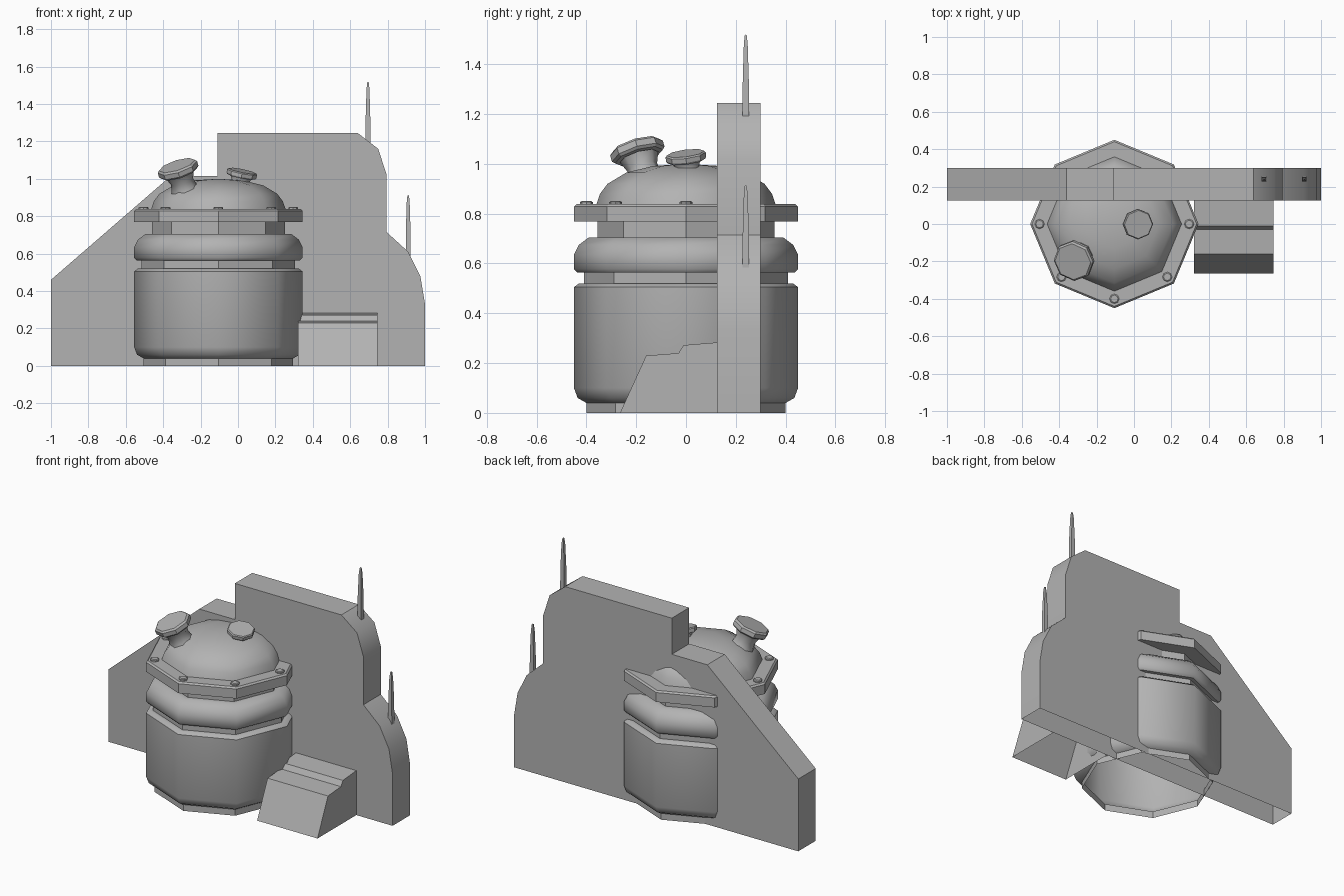
import bpy, bmesh, math
from mathutils import Vector

cube = bpy.data.objects.get("Cube")
if cube:
    bpy.data.objects.remove(cube, do_unlink=True)

grey = bpy.data.materials.new("plain_grey")
grey.use_nodes = True
GREY = (0.45, 0.45, 0.45, 1)
grey.diffuse_color = GREY
grey.node_tree.nodes["Principled BSDF"].inputs["Base Color"].default_value = GREY
AXIS_X = -0.105


def finish(name, bm, smooth=None):
    mesh = bpy.data.meshes.new(name)
    bm.to_mesh(mesh)
    bm.free()
    mesh.materials.append(grey)
    if smooth:
        mesh.shade_smooth()
        mesh.set_sharp_from_angle(angle=math.radians(smooth))
    obj = bpy.data.objects.new(name, mesh)
    bpy.context.collection.objects.link(obj)
    return obj


def lathe(name, profile, loc=(AXIS_X, 0, 0), axis=(0, 0, 1), smooth=None, sides=8, turn=0):
    """Spin (radius, height) points; a zero radius closes the end."""
    bm = bmesh.new()
    rings = []
    for r, z in profile:
        if r == 0:
            rings.append([bm.verts.new((0, 0, z))] * sides)
        else:
            angles = [math.tau * i / sides + turn for i in range(sides)]
            rings.append([bm.verts.new((r * math.cos(a), r * math.sin(a), z)) for a in angles])
    for low, high in zip(rings, rings[1:]):
        for i in range(sides):
            j = (i + 1) % sides
            quad = [low[i], low[j], high[j], high[i]]
            bm.faces.new(list(dict.fromkeys(quad)))
    obj = finish(name, bm, smooth)
    obj.location = loc
    obj.rotation_euler = Vector((0, 0, 1)).rotation_difference(Vector(axis)).to_euler()
    return obj


def prism(name, near, far, smooth=None):
    """Bridge two matching outlines, open along the ground edge."""
    bm = bmesh.new()
    a = [bm.verts.new(p) for p in near]
    b = [bm.verts.new(p) for p in far]
    bm.faces.new(a)
    bm.faces.new(b[::-1])
    for i in range(len(a) - 1):
        bm.faces.new((a[i + 1], a[i], b[i], b[i + 1]))
    bmesh.ops.recalc_face_normals(bm, faces=bm.faces)
    return finish(name, bm, smooth)


# Back wall with a sloped shoulder, a step and rounded corners
wall = [(-1, 0), (-1, .46), (-.36, 1.015), (-.11, 1.015), (-.11, 1.245), (.64, 1.245),
        (.75, 1.16), (.795, 1.02), (.795, .715), (.91, .61), (.975, .48), (1, .33), (1, 0)]
prism("back_wall", [(x, .125, z) for x, z in wall], [(x, .3, z) for x, z in wall], 35)

# Stepped block at the foot of the wall
block = [(-.265, 0), (-.16, .23), (-.03, .24), (-.01, .272), (.125, .283), (.125, 0)]
prism("step_block", [(.32, y, z) for y, z in block], [(.745, y, z) for y, z in block])

# Octagonal vessel, from the ground up
lathe("vessel_foot", [(.4, 0), (.4, .045)])
lathe("vessel_body", [(.4, .04), (.435, .06), (.45, .1), (.45, .505), (.43, .52), (.41, .52)], smooth=46)
lathe("vessel_groove", [(.41, .515), (.41, .565)])
lathe("vessel_bulge", [(.41, .563), (.435, .563), (.45, .578), (.45, .635), (.43, .675), (.39, .705), (.355, .705)], smooth=46)
lathe("vessel_neck", [(.355, .70), (.355, .77)])
lathe("vessel_flange", [(.355, .768), (.45, .768), (.45, .828), (.44, .838), (.355, .838)])
lathe("vessel_dome", [(.36, .836), (.345, .88), (.315, .92), (.24, .965), (.13, .992), (0, 1.0)], smooth=50)

# Flange bolts on the exposed corners
for k in range(4, 9):
    a = k * math.pi / 4
    lathe("flange_bolt", [(.026, .832), (.026, .846), (.02, .85), (0, .85)],
          (AXIS_X + .4 * math.cos(a), .4 * math.sin(a), 0))

# Tilted capped ports on the dome
for label, loc, axis, size in (("large", (-.32, -.195, 1.05), (-.32, -.3, 1), 1),
                               ("small", (.02, 0, 1.025), (.2, -.13, 1), .76)):
    neck = [(.085, -.15), (.07, -.11), (.062, -.07), (.08, -.025)]
    cap = [(0, -.022), (.1, -.022), (.11, -.012), (.11, .014), (.1, .024), (0, .024)]
    if label == "small":
        neck = [(.075, -.06), (.062, -.04), (.075, -.015)]
        cap = [(0, -.014), (.1, -.014), (.107, -.006), (.107, .012), (.1, .018), (0, .018)]
    lathe(label + "_port_neck", [(r * size, z) for r, z in neck], loc, axis, 50)
    lathe(label + "_port_cap", [(r * size, z) for r, z in cap], loc, axis)

# Tapered spikes on the wall's right-hand steps
for x, z in ((.695, 1.18), (.91, .575)):
    lathe("wall_spike", [(0, 0), (.019, 0), (.017, .16), (.011, .3), (.006, .335), (0, .34)],
          (x, .24, z), sides=4, turn=math.pi / 4)
